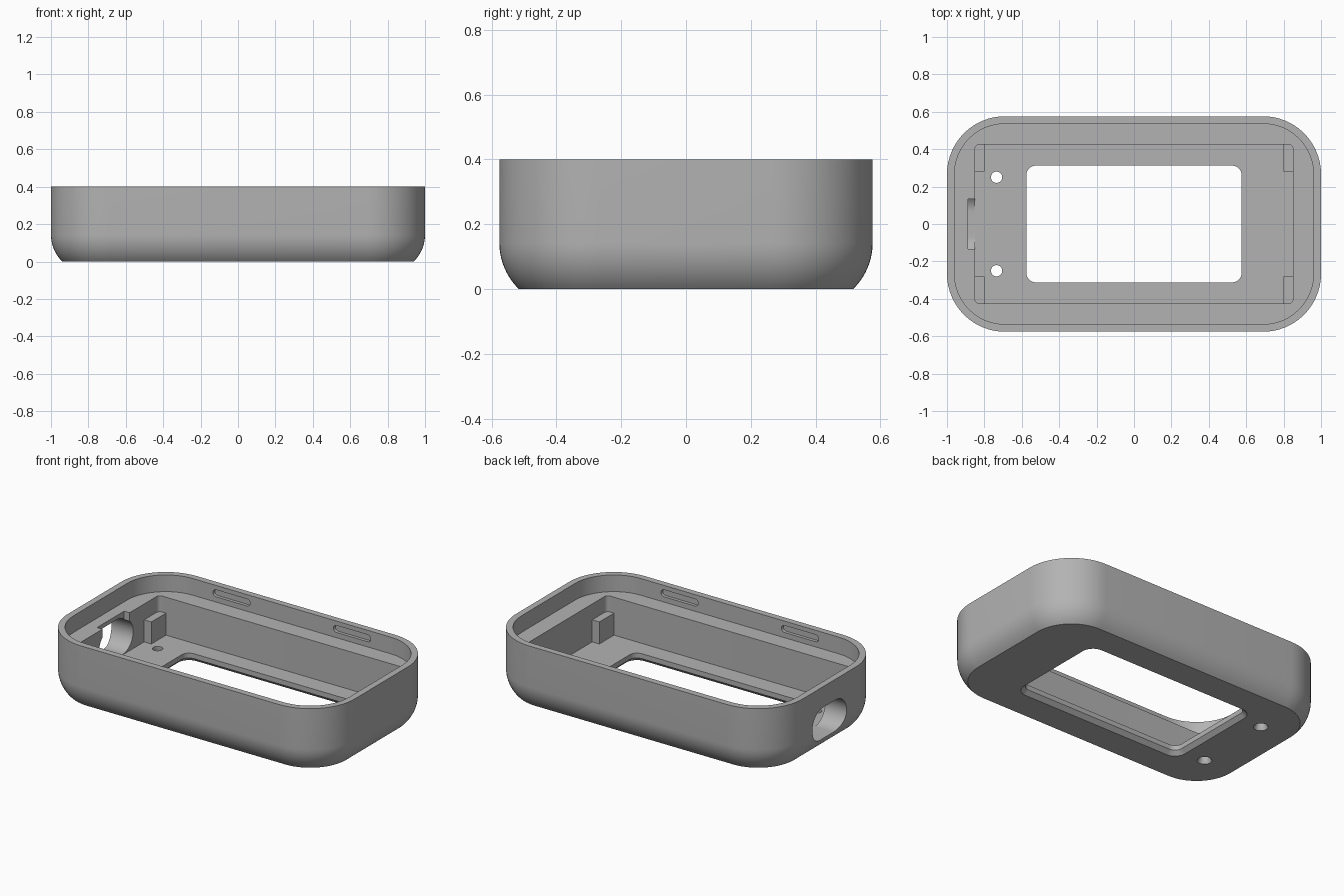
import bpy
import bmesh
import math
from mathutils import Matrix, Vector

cube = bpy.data.objects.get("Cube")
if cube:
    bpy.data.objects.remove(cube, do_unlink=True)

grey = bpy.data.materials.new("plain grey")
grey.use_nodes = True
grey.diffuse_color = (0.45, 0.45, 0.45, 1)
grey.node_tree.nodes["Principled BSDF"].inputs["Base Color"].default_value = grey.diffuse_color

CORNER_STEPS = 16


def rounded_ring(hx, hy, r, z):
    """Points of a rounded rectangle with half sizes hx, hy and corner radius r."""
    points = []
    for quarter, (sx, sy) in enumerate([(1, 1), (-1, 1), (-1, -1), (1, -1)]):
        for i in range(CORNER_STEPS + 1):
            a = (quarter + i / CORNER_STEPS) * math.pi / 2
            points.append((sx * (hx - r) + r * math.cos(a),
                           sy * (hy - r) + r * math.sin(a), z))
    return points


def loft(name, sections, closed=False, matrix=Matrix()):
    """Skin a stack of rounded rectangles, either looped or capped."""
    bm = bmesh.new()
    rings = [[bm.verts.new(p) for p in rounded_ring(*s)] for s in sections]
    pairs = list(zip(rings, rings[1:]))
    if closed:
        pairs.append((rings[-1], rings[0]))
    else:
        bm.faces.new(rings[0])
        bm.faces.new(rings[-1])
    for low, high in pairs:
        n = len(low)
        for i in range(n):
            j = (i + 1) % n
            bm.faces.new((low[i], low[j], high[j], high[i]))
    bmesh.ops.remove_doubles(bm, verts=bm.verts, dist=1e-5)
    bmesh.ops.transform(bm, matrix=matrix, verts=bm.verts)
    return finish(name, bm)


def box(name, low, high):
    bm = bmesh.new()
    bmesh.ops.create_cube(bm, size=1)
    low, high = Vector(low), Vector(high)
    bmesh.ops.scale(bm, vec=high - low, verts=bm.verts)
    bmesh.ops.translate(bm, vec=(low + high) / 2, verts=bm.verts)
    return finish(name, bm)


def finish(name, bm):
    bmesh.ops.recalc_face_normals(bm, faces=bm.faces)
    mesh = bpy.data.meshes.new(name)
    bm.to_mesh(mesh)
    bm.free()
    mesh.materials.append(grey)
    obj = bpy.data.objects.new(name, mesh)
    bpy.context.collection.objects.link(obj)
    return obj


def activate(obj):
    bpy.ops.object.select_all(action="DESELECT")
    obj.select_set(True)
    bpy.context.view_layer.objects.active = obj


def cut(target, cutter):
    mod = target.modifiers.new("cut", "BOOLEAN")
    mod.operation = "DIFFERENCE"
    mod.solver = "EXACT"
    mod.object = cutter
    activate(target)
    bpy.ops.object.modifier_apply(modifier=mod.name)
    bpy.data.objects.remove(cutter, do_unlink=True)


# Shell: rounded underside, outer wall, lip, ledge, cavity, floor and window
LENGTH, WIDTH, CORNER, HEIGHT = 1.0, 0.576, 0.31, 0.4
LEDGE, FLOOR = 0.295, 0.056
BULGE = 0.2
curve_top = 0.143
sections = []
for i in range(11):
    a = math.asin(curve_top / BULGE) * (1 - i / 10)
    inset = BULGE * (1 - math.cos(a))
    sections.append((LENGTH - inset, WIDTH - inset, CORNER - inset,
                     curve_top - BULGE * math.sin(a)))
lip = 0.04
sections += [
    (LENGTH, WIDTH, CORNER, HEIGHT),
    (LENGTH - lip, WIDTH - lip, CORNER - lip, HEIGHT),
    (LENGTH - lip, WIDTH - lip, CORNER - lip, LEDGE),
    (0.85, 0.426, 0.025, LEDGE),
    (0.85, 0.426, 0.025, FLOOR),
    (0.575, 0.312, 0.05, FLOOR),
    (0.575, 0.312, 0.05, 0.025),
    (0.6, 0.337, 0.075, 0),
]
shell = loft("case_shell", sections, closed=True)

# Cable port through the right end, and the notch above it in the ledge
along_x = Matrix(((0, 0, 1, -0.95), (1, 0, 0, 0), (0, 1, 0, 0.164), (0, 0, 0, 1)))
cut(shell, loft("port_cutter", [(0.17, 0.105, 0.105, z) for z in (-0.2, 0.15)],
                matrix=along_x))
cut(shell, box("notch_cutter", (-0.888, -0.135, 0.16), (-0.8, 0.135, 0.32)))

# Countersunk screw holes
for y in (-0.25, 0.25):
    cut(shell, loft("screw_cutter", [
        (0.047, 0.047, 0.047, -0.01), (0.03, 0.03, 0.03, 0.025),
        (0.03, 0.03, 0.03, 0.1)], matrix=Matrix.Translation((-0.735, y, 0))))

# Snap slots sunk into the inside of both long lips
for x in (-0.42, 0.42):
    for side in (-1, 1):
        along_y = Matrix(((1, 0, 0, x), (0, 0, 1, side * 0.536),
                          (0, 1, 0, 0.35), (0, 0, 0, 1)))
        cut(shell, loft("slot_cutter", [(0.13, 0.022, 0.022, z)
                                        for z in (-0.02, 0.02)], matrix=along_y))

activate(shell)
bpy.ops.object.shade_smooth_by_angle(angle=math.radians(30))

# Support tabs in the four cavity corners
for end, sx in (("right", -1), ("left", 1)):
    for face, sy in (("front", -1), ("back", 1)):
        xs = sorted((sx * 0.8, sx * 0.86))
        ys = sorted((sy * 0.28, sy * 0.436))
        box(f"{face}_{end}_tab", (xs[0], ys[0], FLOOR - 0.01), (xs[1], ys[1], 0.195))
